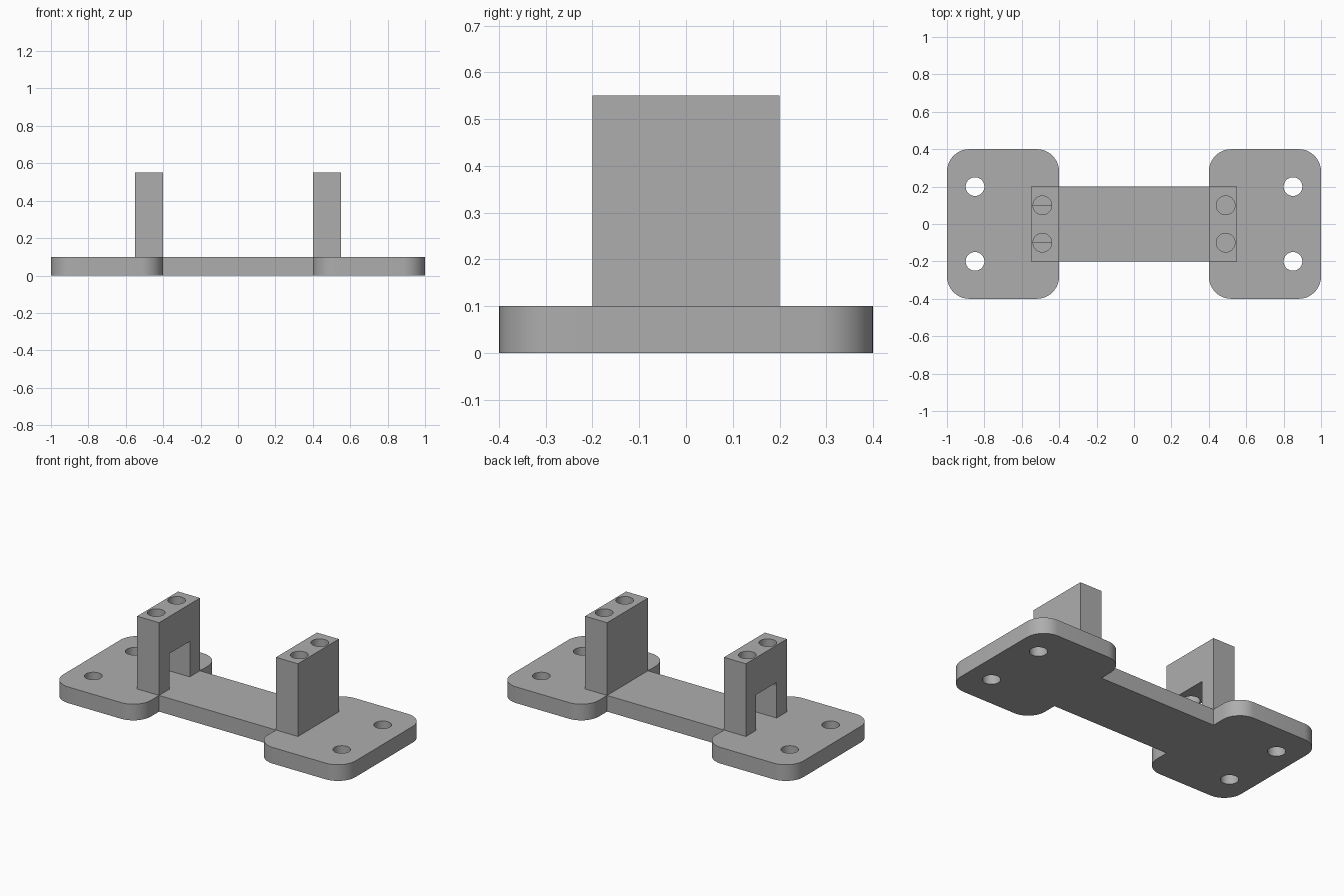
import bpy
import bmesh
from math import radians
from mathutils import Matrix, Vector

if "Cube" in bpy.data.objects:
    bpy.data.objects.remove(bpy.data.objects["Cube"])

GREY = (0.42, 0.42, 0.42, 1)
mat = bpy.data.materials.new("plain grey")
mat.use_nodes = True
mat.diffuse_color = GREY
mat.node_tree.nodes["Principled BSDF"].inputs["Base Color"].default_value = GREY

BASE_TOP, POST_TOP = 0.1, 0.55
CORNER_RADIUS, HOLE_RADIUS = 0.12, 0.05


def add_object(name, bm):
    bmesh.ops.recalc_face_normals(bm, faces=bm.faces)
    mesh = bpy.data.meshes.new(name)
    bm.to_mesh(mesh)
    bm.free()
    mesh.materials.append(mat)
    obj = bpy.data.objects.new(name, mesh)
    bpy.context.collection.objects.link(obj)
    return obj


def prism(points, direction, rounded=None):
    """Extrude an outline, rounding the corners chosen by a rule."""
    bm = bmesh.new()
    bm.faces.new([bm.verts.new(p) for p in points])
    if rounded:
        corners = [v for v in bm.verts if rounded(v.co)]
        bmesh.ops.bevel(bm, geom=corners, offset=CORNER_RADIUS, segments=12,
                        profile=0.5, affect='VERTICES')
    out = bmesh.ops.extrude_face_region(bm, geom=bm.faces[:])
    moved = [g for g in out["geom"] if isinstance(g, bmesh.types.BMVert)]
    bmesh.ops.translate(bm, verts=moved, vec=Vector(direction))
    return bm


def drill(obj, centres, z_low, z_high):
    """Cut upright round holes, then shade the curved walls smooth."""
    bm = bmesh.new()
    for x, y in centres:
        bmesh.ops.create_cone(
            bm, cap_ends=True, segments=40, radius1=HOLE_RADIUS,
            radius2=HOLE_RADIUS, depth=z_high - z_low,
            matrix=Matrix.Translation((x, y, (z_low + z_high) / 2)))
    cutter = add_object("hole_cutter", bm)
    cutter.hide_render = True
    mod = obj.modifiers.new("holes", 'BOOLEAN')
    mod.operation, mod.solver, mod.object = 'DIFFERENCE', 'EXACT', cutter
    bpy.ops.object.select_all(action='DESELECT')
    obj.select_set(True)
    bpy.context.view_layer.objects.active = obj
    bpy.ops.object.modifier_apply(modifier=mod.name)
    bpy.data.objects.remove(cutter)
    bpy.ops.object.shade_smooth_by_angle(angle=radians(30))


# Base: two rounded end plates joined by a flush bar
quarter = [(0.4, 0.2), (0.4, 0.4), (1, 0.4)]
right_half = quarter + [(x, -y) for x, y in reversed(quarter)]
outline = right_half + [(-x, -y) for x, y in right_half]
base = add_object("base_plate", prism(
    [(x, y, 0) for x, y in outline], (0, 0, BASE_TOP),
    rounded=lambda co: abs(co.y) > 0.3))
drill(base, [(x, y) for x in (-0.85, 0.85) for y in (-0.2, 0.2)], -0.1, 0.2)

# Posts: one solid, one with an opening at its foot
solid = [(-0.2, BASE_TOP), (-0.2, POST_TOP), (0.2, POST_TOP), (0.2, BASE_TOP)]
opening = [(0.1, BASE_TOP), (0.1, 0.32), (-0.1, 0.32), (-0.1, BASE_TOP)]
for name, side, profile in (("left_post", 1, solid),
                            ("right_post", -1, solid + opening)):
    post = add_object(name, prism(
        [(side * 0.4, y, z) for y, z in profile], (side * 0.15, 0, 0)))
    drill(post, [(side * 0.49, y) for y in (-0.1, 0.1)], 0.3, 0.7)
